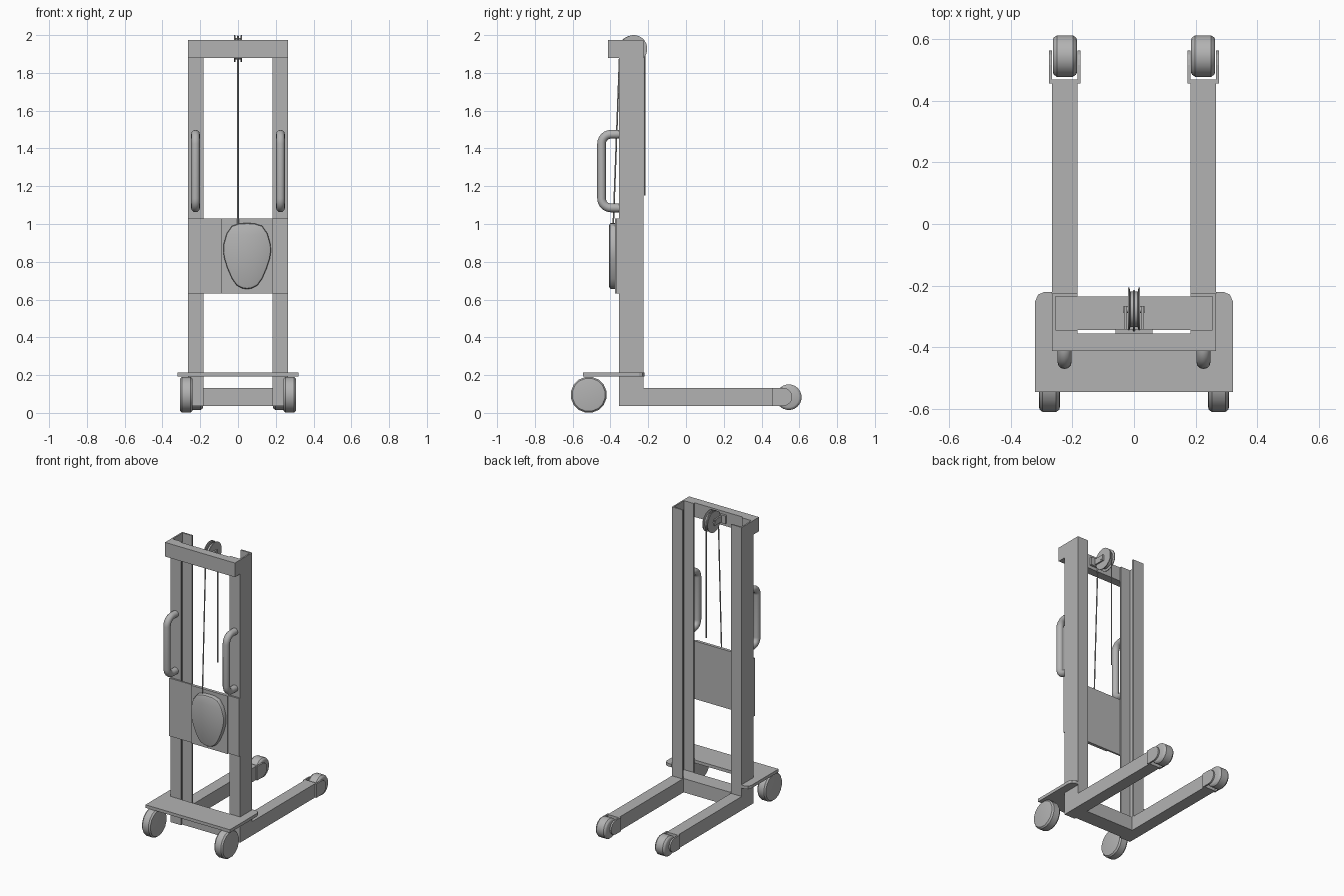
import bpy, bmesh
from math import pi, sin, cos
from mathutils import Vector

if "Cube" in bpy.data.objects:
    bpy.data.objects.remove(bpy.data.objects["Cube"])

grey = bpy.data.materials.new("mid_grey")
grey.diffuse_color = (.45, .45, .45, 1)
grey.use_nodes = True
grey.node_tree.nodes["Principled BSDF"].inputs["Base Color"].default_value = grey.diffuse_color


def finish(name, bm, smooth=False):
    bmesh.ops.recalc_face_normals(bm, faces=bm.faces)
    me = bpy.data.meshes.new(name)
    bm.to_mesh(me)
    bm.free()
    me.materials.append(grey)
    ob = bpy.data.objects.new(name, me)
    bpy.context.collection.objects.link(ob)
    if smooth:
        bpy.ops.object.select_all(action='DESELECT')
        ob.select_set(True)
        bpy.context.view_layer.objects.active = ob
        bpy.ops.object.shade_smooth_by_angle(angle=0.6)
    return ob


def box(name, x, y, z):
    bm = bmesh.new()
    bmesh.ops.create_cube(bm, size=1)
    for v in bm.verts:
        v.co = [(a + b) / 2 + c * (b - a) for (a, b), c in zip((x, y, z), v.co)]
    return finish(name, bm)


def prism(name, pts, vec):
    """Extrude a closed 3D outline along vec."""
    bm = bmesh.new()
    f = bm.faces.new([bm.verts.new(p) for p in pts])
    r = bmesh.ops.extrude_face_region(bm, geom=[f])
    bmesh.ops.translate(bm, vec=vec, verts=[g for g in r["geom"] if isinstance(g, bmesh.types.BMVert)])
    return finish(name, bm)


def loft(name, rings, closed=False):
    """Skin a list of point rings; cap the ends unless the strip closes on itself."""
    bm = bmesh.new()
    rings = [[bm.verts.new(p) for p in r] for r in rings]
    n = len(rings[0])
    for a, b in zip(rings, rings[1:]):
        for k in range(n):
            bm.faces.new((a[k], a[(k + 1) % n], b[(k + 1) % n], b[k]))
    bm.faces.new(rings[0])
    bm.faces.new(rings[-1])
    return finish(name, bm, smooth=True)


def wheel(name, loc, profile, n):
    """Lathe an (x offset, radius) profile about the x axis."""
    angles = [2 * pi * (i + .5) / n for i in range(n)]
    return loft(name, [[Vector(loc) + Vector((x, r * cos(a), r * sin(a))) for a in angles] for x, r in profile])


def tube(name, pts, radius, n=12):
    """Sweep a circle along a path lying in a plane of constant x."""
    pts = [Vector(p) for p in pts]
    side = Vector((1, 0, 0))
    rings = []
    for i, p in enumerate(pts):
        t = (pts[min(i + 1, len(pts) - 1)] - pts[max(i - 1, 0)]).normalized()
        up = t.cross(side)
        rings.append([p + radius * (cos(2 * pi * k / n) * side + sin(2 * pi * k / n) * up) for k in range(n)])
    return loft(name, rings)


def arc(x, cy, cz, r, a0, a1, n):
    return [(x, cy + r * cos(a0 + (a1 - a0) * i / n), cz + r * sin(a0 + (a1 - a0) * i / n)) for i in range(n + 1)]


for s, side in ((-1, "left"), (1, "right")):
    # C-channel mast post, open towards the middle
    c = [(.183, -.355), (.265, -.355), (.265, -.225), (.183, -.225),
         (.183, -.235), (.255, -.235), (.255, -.343), (.183, -.343)]
    prism(f"{side}_mast_post", [(s * x, y, .037) for x, y in c], (0, 0, 1.938))

    # base leg with fork and front roller
    box(f"{side}_base_leg", sorted((s * .183, s * .265)), (-.225, .468), (.037, .132))
    for k, x in enumerate((.173, .265)):
        fork = [(s * x, .455, .037)] + arc(s * x, .515, .0845, .0475, -pi / 2, pi / 2, 8) + [(s * x, .455, .132)]
        prism(f"{side}_roller_fork_{k}", fork, (s * .01, 0, 0))
    roller = [(-.039, .054), (-.036, .061), (-.026, .068), (.026, .068), (.036, .061), (.039, .054)]
    wheel(f"{side}_roller", (s * .224, .544, .083), roller, 20)

    # large wheel under the platform
    big = [(-.034, .078), (-.032, .088), (-.022, .096), (.022, .096), (.032, .088), (.034, .078)]
    wheel(f"{side}_rear_wheel", (s * .274, -.515, .096), big, 16)

    # grab handle
    x = s * .225
    path = [(x, -.345, 1.475)] + arc(x, -.397, 1.425, .05, pi / 2, pi, 6) \
        + arc(x, -.397, 1.135, .05, pi, 1.5 * pi, 6) + [(x, -.345, 1.085)]
    tube(f"{side}_handle", path, .023)

# cross members
box("lower_crossbeam", (-.255, .255), (-.343, -.235), (.037, .132))
box("top_crossbar", (-.265, .265), (-.412, -.355), (1.878, 1.975))

# U-shaped platform wrapping around the mast
half = [(.32, -.545), (.32, -.25), (.311, -.229), (.29, -.22), (.265, -.22), (.265, -.355)]
prism("platform", [(x, y, .192) for x, y in half] + [(-x, y, .192) for x, y in reversed(half)], (0, 0, .021))

# front panel, cover plate and teardrop housing
box("front_panel", (-.265, .265), (-.367, -.355), (.631, 1.028))
box("cover_plate", (-.09, .183), (-.376, -.367), (.631, 1.028))
tear = [(0, 1.005), (.04, 1.003), (.08, .99), (.108, .95), (.125, .89), (.126, .85), (.12, .815),
        (.104, .765), (.08, .71), (.055, .675), (.028, .66), (0, .655)]
outline = tear + [(-x, z) for x, z in reversed(tear[1:-1])]
loft("teardrop_housing", [[(.048 + x * k, y, .845 + (z - .845) * k) for x, z in outline]
                          for y, k in ((-.376, 1), (-.397, 1), (-.403, .98), (-.407, .93))])

# pulley with groove, axle and bracket
groove = [(-.02, .072), (-.015, .072), (-.012, .058), (.012, .058), (.015, .072), (.02, .072)]
wheel("pulley", (0, -.277, 1.928), groove, 24)
wheel("pulley_axle", (0, -.277, 1.928), [(-.034, .012), (.034, .012)], 12)
box("pulley_bracket_plate", (-.06, .06), (-.355, -.34), (1.9, 1.955))
for s, side in ((-1, "left"), (1, "right")):
    box(f"{side}_pulley_bracket_arm", sorted((s * .022, s * .032)), (-.345, -.265), (1.908, 1.948))

# rope over the pulley
tube("rope", [(0, -.385, 1.0)] + arc(0, -.284, 1.928, .066, pi, 0, 14) + [(0, -.218, 1.15)], .004, 8)
